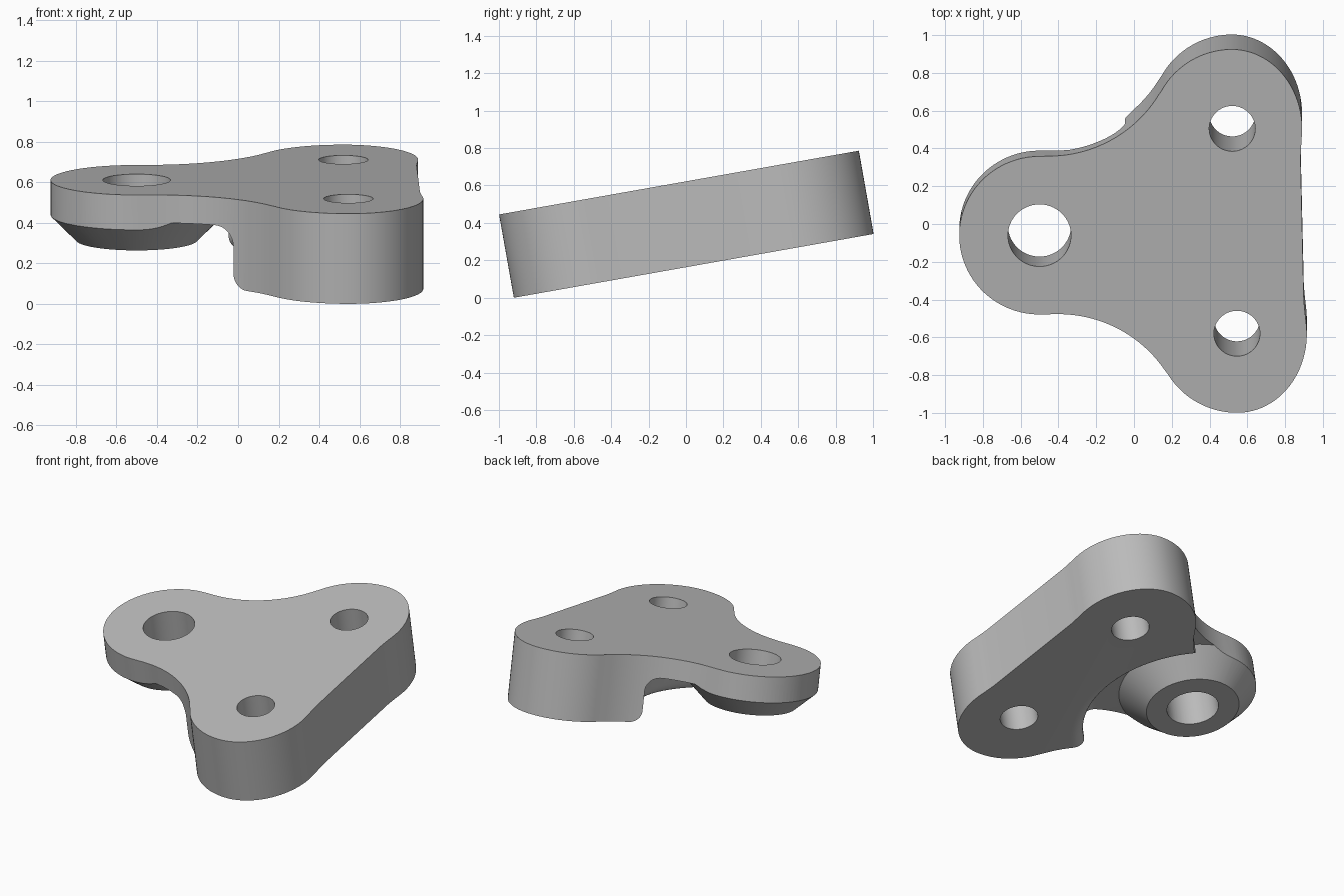
import bpy, bmesh, math
from mathutils import Matrix, Vector

if "Cube" in bpy.data.objects:
    bpy.data.objects.remove(bpy.data.objects["Cube"])

THICK = 0.452          # full plate depth
BOSS = (-1.033, 0.0)   # axis of the large bore
BOLT_Y = 0.551         # bolt holes sit at +/- this

grey = bpy.data.materials.new("plain_grey")
grey.use_nodes = True
grey.diffuse_color = (0.5, 0.5, 0.5, 1)
grey.node_tree.nodes["Principled BSDF"].inputs["Base Color"].default_value = (0.5, 0.5, 0.5, 1)


def arc(cx, cy, rx, ry, a0, a1, n):
    """Points along an elliptical arc, angles in degrees."""
    angles = [math.radians(a0 + (a1 - a0) * i / n) for i in range(n + 1)]
    return [(cx + rx * math.cos(a), cy + ry * math.sin(a)) for a in angles]


def make_object(name, bm):
    bmesh.ops.remove_doubles(bm, verts=bm.verts, dist=1e-5)
    bmesh.ops.recalc_face_normals(bm, faces=bm.faces)
    mesh = bpy.data.meshes.new(name)
    bm.to_mesh(mesh)
    bm.free()
    mesh.materials.append(grey)
    obj = bpy.data.objects.new(name, mesh)
    bpy.context.collection.objects.link(obj)
    return obj


def prism(name, outline, top, bottom):
    """Extrude a closed outline between two heights."""
    bm = bmesh.new()
    face = bm.faces.new([bm.verts.new((x, y, top)) for x, y in outline])
    ext = bmesh.ops.extrude_face_region(bm, geom=[face])
    verts = [g for g in ext["geom"] if isinstance(g, bmesh.types.BMVert)]
    bmesh.ops.translate(bm, verts=verts, vec=(0, 0, bottom - top))
    return make_object(name, bm)


def lathe(name, profile, center, steps):
    """Spin an (r, z) profile around a vertical axis."""
    bm = bmesh.new()
    axis = Vector((*center, 0))
    verts = [bm.verts.new((center[0] + r, center[1], z)) for r, z in profile]
    edges = [bm.edges.new(pair) for pair in zip(verts, verts[1:])]
    bmesh.ops.spin(bm, geom=verts + edges, cent=axis, axis=(0, 0, 1),
                   angle=math.tau, steps=steps, use_merge=True)
    return make_object(name, bm)


# Three-lobed outline: one half, then its mirror
half = [(0.358, 0.0), (0.358, 0.38), (0.362, 0.44)]
half += arc(0, BOLT_Y, 0.37, 0.426, -4, 90, 24)
half += arc(0, BOLT_Y, 0.426, 0.426, 90, 150, 16)[1:]
half += arc(-0.96, 1.105, 0.68, 0.68, -30, -90, 24)[1:]
half += arc(*BOSS, 0.425, 0.425, 90, 180, 24)
outline = half + [(x, -y) for x, y in reversed(half[1:-1])]
bracket = prism("bracket_body", outline, 0, -THICK)

# Underside relief: boss cone, thin web, and curved wall with rounded corners
relief = [(0, -0.3), (0.3, -0.3), (0.46, -0.14)]
relief += arc(0.62, -0.24, 0.1, 0.1, 90, 0, 10)
relief += arc(0.8, -0.372, 0.08, 0.08, 180, 270, 8)
relief += [(0.8, -0.7), (0, -0.7)]
cutters = [lathe("underside_relief", relief, BOSS, 96)]

# Through holes
for name, (x, y), r in (("large_bore", BOSS, 0.167),
                        ("bolt_hole_back", (0, BOLT_Y), 0.122),
                        ("bolt_hole_front", (0, -BOLT_Y), 0.122)):
    cutters.append(prism(name, arc(x, y, r, r, 0, 360, 64)[:-1], 0.2, -0.8))

for cutter in cutters:
    cutter.hide_render = True
    mod = bracket.modifiers.new(cutter.name, "BOOLEAN")
    mod.operation = "DIFFERENCE"
    mod.solver = "EXACT"
    mod.object = cutter

# Bake the cuts and drop the cutters
depsgraph = bpy.context.evaluated_depsgraph_get()
baked = bpy.data.meshes.new_from_object(bracket.evaluated_get(depsgraph))
bracket.modifiers.clear()
bracket.data = baked
for cutter in cutters:
    bpy.data.objects.remove(cutter)

# Resting pose: slight turn in its own plane, then tipped up at the back
bracket.matrix_world = (Matrix.Translation((0, 0, 0.622))
                        @ Matrix.Rotation(math.radians(10.05), 4, "X")
                        @ Matrix.Translation((0.5325, -0.038, 0))
                        @ Matrix.Rotation(math.radians(1.3), 4, "Z"))

bpy.ops.object.select_all(action="DESELECT")
bracket.select_set(True)
bpy.context.view_layer.objects.active = bracket
bpy.ops.object.shade_smooth_by_angle(angle=math.radians(30))
